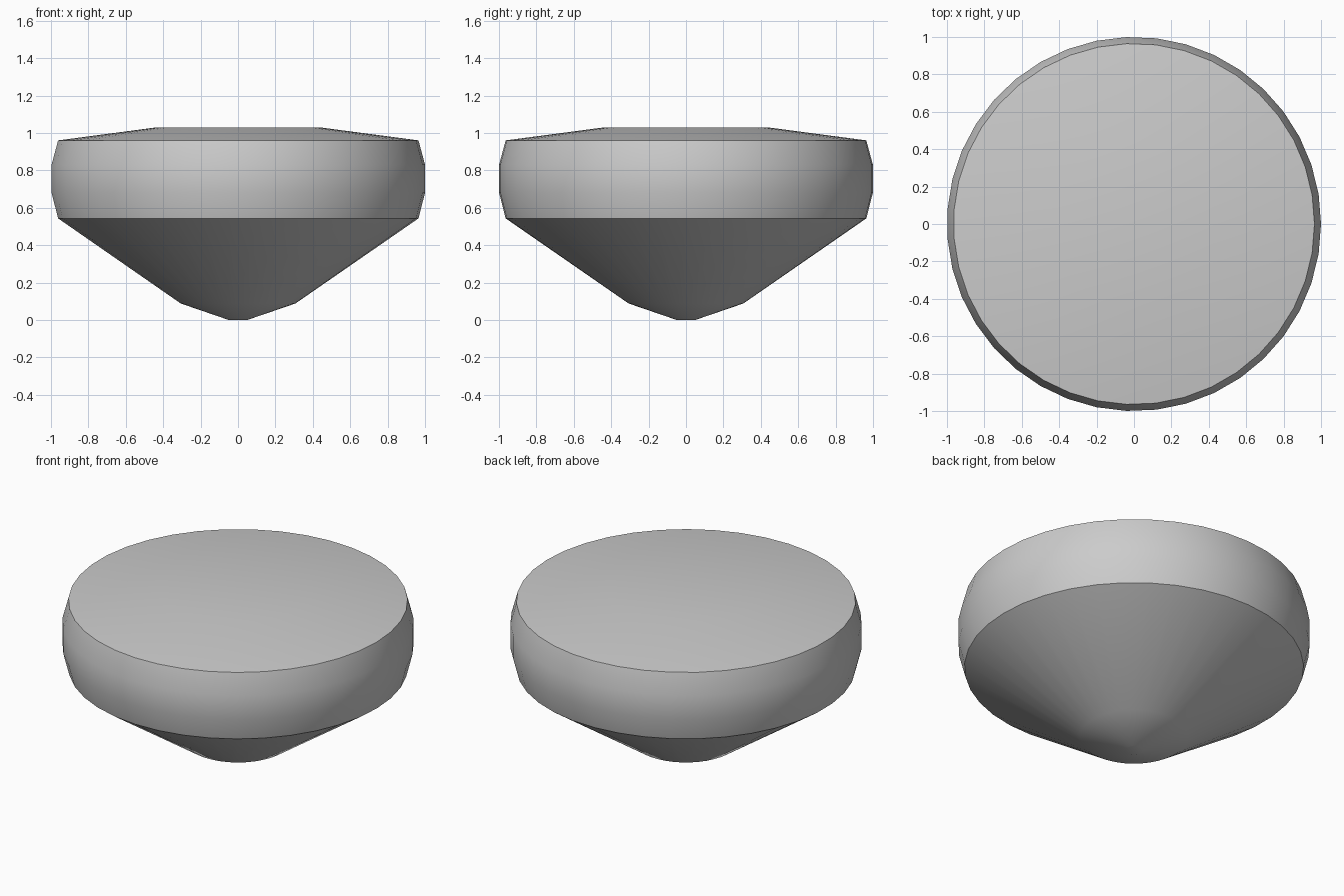
import bpy, bmesh, math

cube = bpy.data.objects.get("Cube")
if cube:
    bpy.data.objects.remove(cube, do_unlink=True)

SIDES = 39

grey = bpy.data.materials.new("plain grey")
grey.use_nodes = True
colour = (0.6, 0.6, 0.6, 1)
grey.diffuse_color = colour
grey.node_tree.nodes["Principled BSDF"].inputs["Base Color"].default_value = colour

# Radius and height of each ring, from the tip up to the crown
profile = [(0.05, 0), (0.307, 0.088), (0.965, 0.543), (1, 0.68),
           (1, 0.83), (0.965, 0.96), (0.435, 1.03)]

bm = bmesh.new()
rings = []
for radius, height in profile:
    ring = []
    for i in range(SIDES):
        a = math.tau * i / SIDES
        ring.append(bm.verts.new((radius * math.cos(a), radius * math.sin(a), height)))
    rings.append(ring)

# Walls between neighbouring rings
for low, high in zip(rings, rings[1:]):
    for i in range(SIDES):
        j = (i + 1) % SIDES
        bm.faces.new((low[i], low[j], high[j], high[i]))

# Flat tip and crown
bm.faces.new(rings[0][::-1])
bm.faces.new(rings[-1])

mesh = bpy.data.meshes.new("round_gem")
bm.to_mesh(mesh)
bm.free()
mesh.materials.append(grey)
gem = bpy.data.objects.new("round_gem", mesh)
bpy.context.collection.objects.link(gem)

# Smooth facets with crisp girdle edges
bpy.ops.object.select_all(action='DESELECT')
gem.select_set(True)
bpy.context.view_layer.objects.active = gem
bpy.ops.object.shade_smooth_by_angle(angle=math.radians(30))
